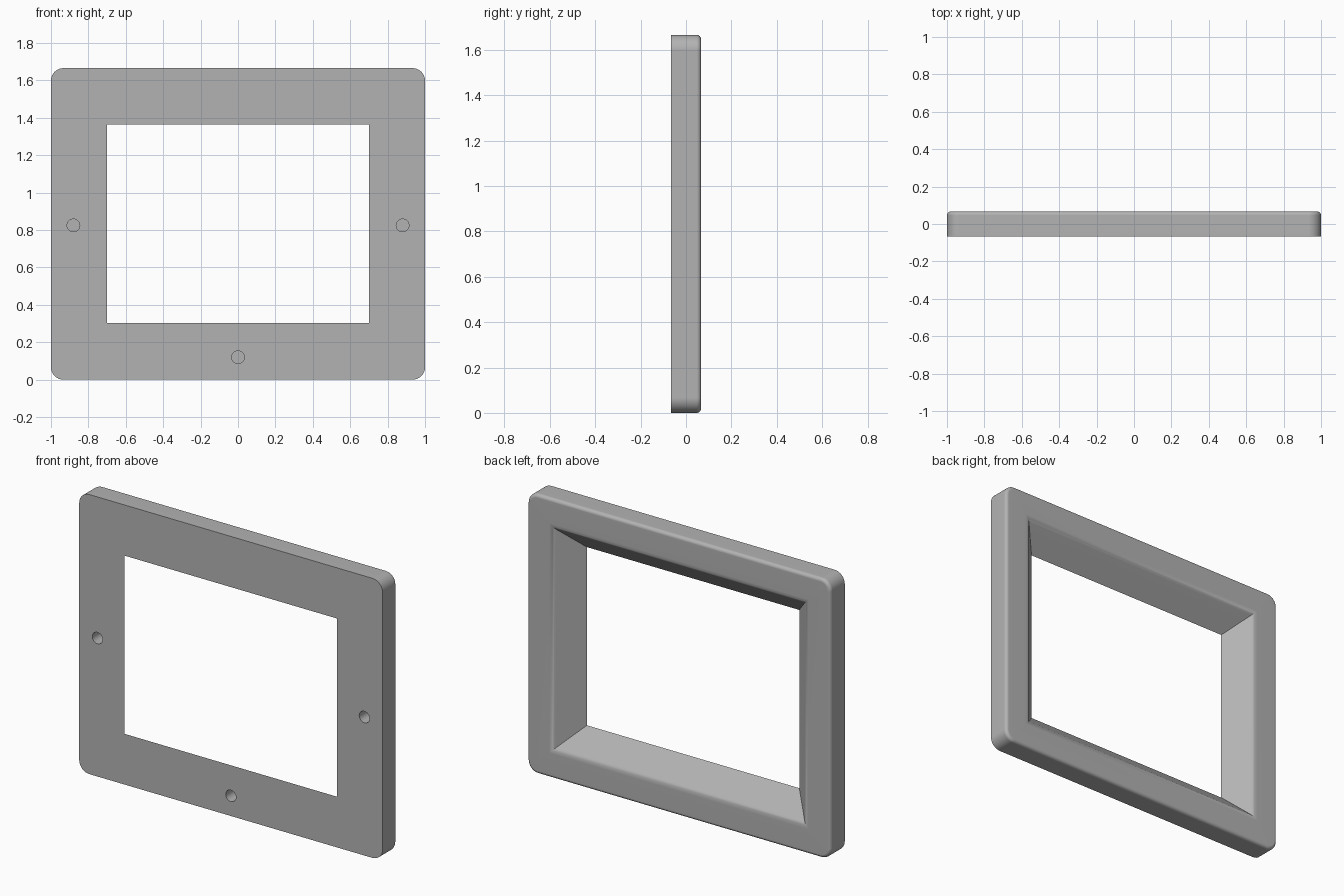
import bpy, bmesh
from math import sin, cos, pi, tan
from mathutils import Matrix

cube = bpy.data.objects.get("Cube")
if cube:
    bpy.data.objects.remove(cube)

HALF_X, HALF_Z, HALF_Y = 1.0, 0.833, 0.067   # outer half sizes
OPEN_X, OPEN_Z = 0.70, 0.531                 # front opening half sizes
CORNER, EDGE, LIP = 0.067, 0.02, 0.05        # corner, back edge and lip radii
STEPS = 8

grey = bpy.data.materials.new("grey plastic")
grey.use_nodes = True
grey.diffuse_color = (0.45, 0.45, 0.45, 1)
grey.node_tree.nodes["Principled BSDF"].inputs["Base Color"].default_value = grey.diffuse_color


def ring(bm, hx, hz, radius, y):
    """Rounded rectangle of vertices in the plane at y."""
    verts = []
    for quarter, (sx, sz) in enumerate([(1, 1), (-1, 1), (-1, -1), (1, -1)]):
        for i in range(STEPS + 1):
            a = (quarter + i / STEPS) * pi / 2
            x = sx * (hx - radius) + radius * cos(a)
            z = sz * (hz - radius) + radius * sin(a)
            verts.append(bm.verts.new((x, y, z + HALF_Z)))
    return verts


# Cross-section as (inset from outer edge or growth of opening, y)
outer = [(0, -HALF_Y)]
for i in range(5):
    a = i / 4 * pi / 2
    outer.append((EDGE * (1 - cos(a)), HALF_Y - EDGE * (1 - sin(a))))
inner = []
lip_centre = 2 * HALF_Y + LIP * tan(pi / 8)
for i in range(5):
    a = pi / 2 + i / 4 * pi / 4
    inner.append((lip_centre + LIP * cos(a), HALF_Y - LIP * (1 - sin(a))))
inner.append((0, -HALF_Y))

# Frame body, swept around the rectangle
bm = bmesh.new()
rings = [ring(bm, HALF_X - d, HALF_Z - d, CORNER - d, y) for d, y in outer]
rings += [ring(bm, OPEN_X + d, OPEN_Z + d, 0, y) for d, y in inner]
for k, r in enumerate(rings):
    s = rings[(k + 1) % len(rings)]
    for i in range(len(r)):
        j = (i + 1) % len(r)
        bm.faces.new((r[i], r[j], s[j], s[i]))
bmesh.ops.remove_doubles(bm, verts=bm.verts, dist=0.0001)
bmesh.ops.recalc_face_normals(bm, faces=bm.faces)
mesh = bpy.data.meshes.new("frame")
bm.to_mesh(mesh)
bm.free()
mesh.materials.append(grey)
frame = bpy.data.objects.new("frame", mesh)
bpy.context.collection.objects.link(frame)

# Blind screw holes in the front
bm = bmesh.new()
for x, z in [(-0.88, 0.825), (0.88, 0.825), (0, 0.12)]:
    bmesh.ops.create_cone(bm, cap_ends=True, segments=32, radius1=0.034, radius2=0.034, depth=0.18,
                          matrix=Matrix.Translation((x, -HALF_Y, z)) @ Matrix.Rotation(pi / 2, 4, "X"))
hole_mesh = bpy.data.meshes.new("hole_cutter")
bm.to_mesh(hole_mesh)
bm.free()
hole_mesh.materials.append(grey)
cutter = bpy.data.objects.new("hole_cutter", hole_mesh)
cutter.hide_render = True
bpy.context.collection.objects.link(cutter)

bpy.context.view_layer.objects.active = frame
frame.select_set(True)
cut = frame.modifiers.new("screw holes", "BOOLEAN")
cut.operation = "DIFFERENCE"
cut.solver = "EXACT"
cut.object = cutter
bpy.ops.object.modifier_apply(modifier=cut.name)
bpy.data.objects.remove(cutter)

bpy.ops.object.shade_smooth_by_angle(angle=pi / 6)
weighted = frame.modifiers.new("clean shading", "WEIGHTED_NORMAL")
weighted.keep_sharp = True
